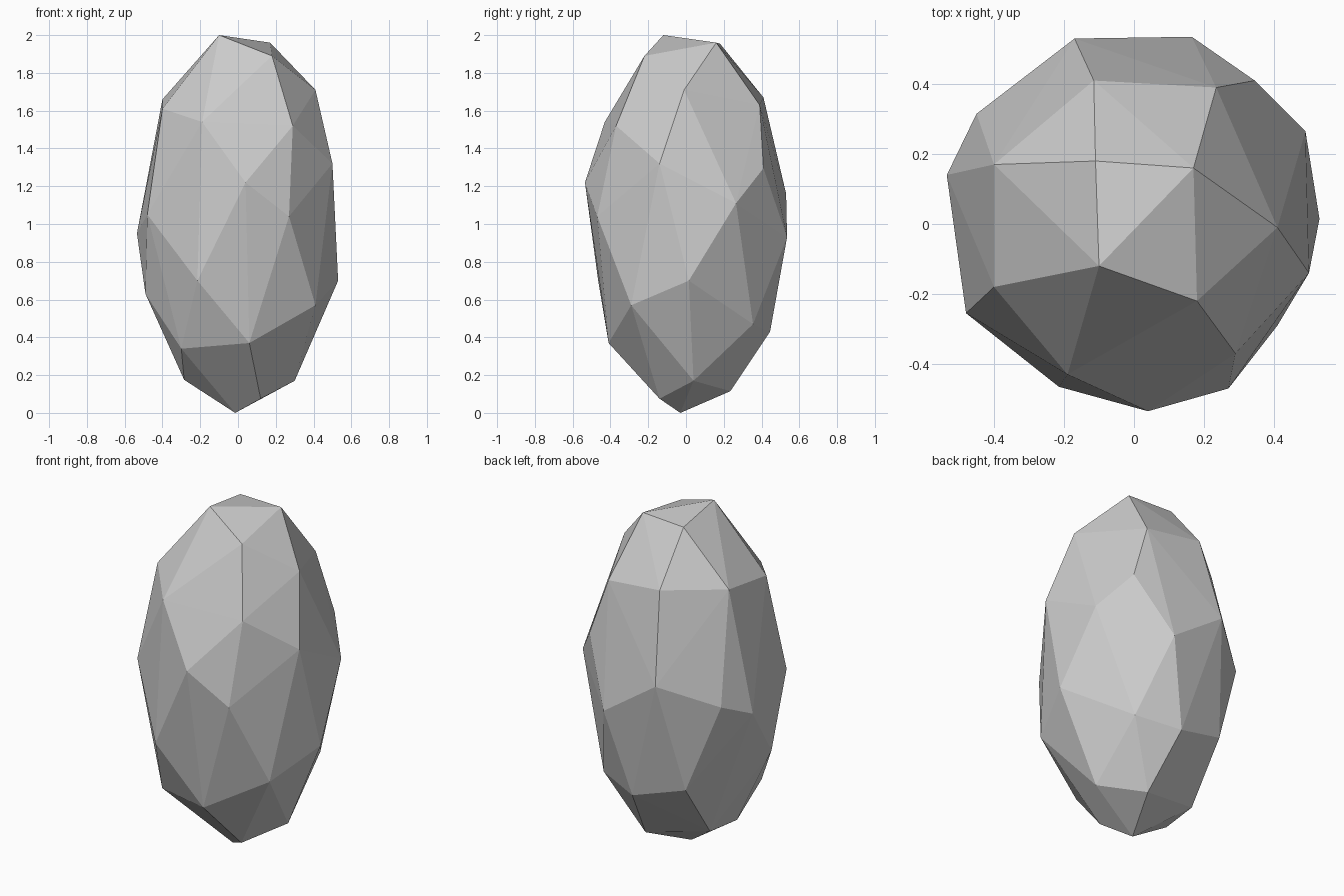
import bpy
import bmesh

# Remove the default object
cube = bpy.data.objects.get("Cube")
if cube:
    bpy.data.objects.remove(cube, do_unlink=True)

# Plain stone colour
STONE_GREY = (0.6, 0.6, 0.6, 1.0)
stone_material = bpy.data.materials.new("stone_grey")
stone_material.use_nodes = True
stone_material.diffuse_color = STONE_GREY
shader = next(node for node in stone_material.node_tree.nodes
              if node.type == "BSDF_PRINCIPLED")
shader.inputs["Base Color"].default_value = STONE_GREY

# Corner points of the faceted stone in hundredths, listed by height band
crown = [(-10, -12, 200), (17, 16, 196), (18, -22, 189), (-11, 18, 195.5)]
shoulder = [(-40, 17, 166), (-40, -18, 161), (-19, -43, 154), (41, -1, 171),
            (29, -37, 152), (23.5, 39, 163), (-11.5, 41, 167)]
upper_belt = [(50, -14, 132), (34.5, 41, 129.5), (4, -53.5, 122),
              (-17, 53, 116), (49, 26.5, 111)]
lower_belt = [(-48, -25.5, 105), (27, -47, 104), (-45, 31.5, 103),
              (-53.5, 14, 95), (16.5, 53.5, 93), (-21.5, -46.5, 70),
              (53, 1.5, 70), (-49, -10, 63)]
foot = [(41, -29, 57), (-27, 39, 52), (29, 35.5, 47), (4, 44.5, 43),
        (6, -41, 37), (-30, -28, 34)]
underside = [(-28.5, -7, 17.5), (-27, 16, 19), (30, 4, 17),
             (10, 23.5, 11.5), (12, -14, 7.5), (-1.5, -3, 0)]


def build_faceted_stone(name, bands, material):
    """Wrap flat facets around the corner points of every band."""
    mesh = bpy.data.meshes.new(name)
    bm = bmesh.new()
    for band in bands:
        for corner in band:
            bm.verts.new([value / 100 for value in corner])
    bmesh.ops.convex_hull(bm, input=list(bm.verts))
    bmesh.ops.recalc_face_normals(bm, faces=list(bm.faces))
    for face in bm.faces:
        face.smooth = False
    bm.to_mesh(mesh)
    bm.free()
    mesh.materials.append(material)
    stone = bpy.data.objects.new(name, mesh)
    bpy.context.scene.collection.objects.link(stone)
    return stone


# Tall faceted stone standing on its tip
build_faceted_stone(
    "faceted_stone",
    [crown, shoulder, upper_belt, lower_belt, foot, underside],
    stone_material,
)
